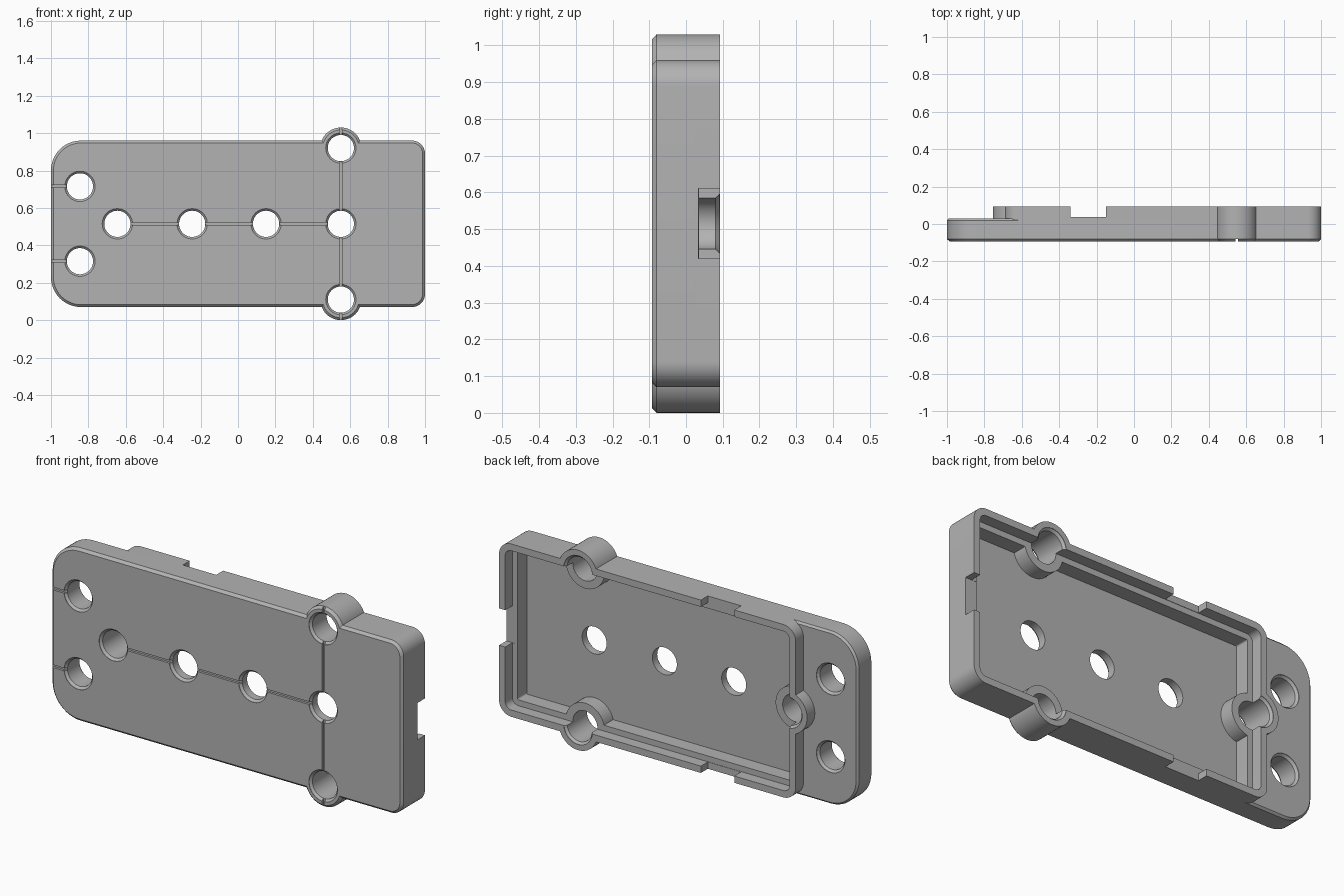
import bpy, bmesh, math

cube = bpy.data.objects.get("Cube")
if cube:
    bpy.data.objects.remove(cube, do_unlink=True)

MID = 0.515      # centre height
FRONT, BACK = -0.093, 0.093
LEDGE, FLOOR, TAB = 0.035, -0.04, 0.03
CH = 0.013       # chamfer size

grey = bpy.data.materials.new("plain grey")
grey.use_nodes = True
grey.diffuse_color = (0.45, 0.45, 0.45, 1)
grey.node_tree.nodes["Principled BSDF"].inputs["Base Color"].default_value = (0.45, 0.45, 0.45, 1)


def rounded(x0, x1, half, r_low, r_high, inset=0.0, steps=12):
    """Rounded rectangle in x and z, with one radius for each end."""
    x0, x1, half = x0 + inset, x1 - inset, half - inset
    pts = []
    for sx, sz, start in ((1, 1, 0), (-1, 1, 90), (-1, -1, 180), (1, -1, 270)):
        r = max((r_high if sx > 0 else r_low) - inset, 0.008)
        cx = x1 - r if sx > 0 else x0 + r
        for i in range(steps + 1):
            a = math.radians(start + 90 * i / steps)
            pts.append((cx + r * math.cos(a), MID + sz * (half - r) + r * math.sin(a)))
    return pts


def circle(x, z, r, n=48):
    return [(x + r * math.cos(math.tau * i / n), z + r * math.sin(math.tau * i / n)) for i in range(n)]


def loft(name, layers):
    """Closed solid through (outline, y) layers from front to back."""
    bm = bmesh.new()
    rings = [[bm.verts.new((x, y, z)) for x, z in outline] for outline, y in layers]
    for a, b in zip(rings, rings[1:]):
        for i in range(len(a)):
            j = (i + 1) % len(a)
            bm.faces.new((a[i], a[j], b[j], b[i]))
    bm.faces.new(rings[0])
    bm.faces.new(rings[-1])
    bmesh.ops.recalc_face_normals(bm, faces=bm.faces)
    mesh = bpy.data.meshes.new(name)
    bm.to_mesh(mesh)
    bm.free()
    mesh.materials.append(grey)
    obj = bpy.data.objects.new(name, mesh)
    bpy.context.collection.objects.link(obj)
    return obj


def block(x0, x1, y0, y1, z0, z1):
    outline = [(x0, z0), (x1, z0), (x1, z1), (x0, z1)]
    return loft("block_cutter", [(outline, y0), (outline, y1)])


def combine(target, other, operation):
    bpy.context.view_layer.objects.active = target
    mod = target.modifiers.new("combine", 'BOOLEAN')
    mod.operation, mod.solver, mod.object = operation, 'EXACT', other
    bpy.ops.object.modifier_apply(modifier=mod.name)
    bpy.data.objects.remove(other, do_unlink=True)


def cut(other):
    combine(case, other, 'DIFFERENCE')


def plate(inset):
    return rounded(-1, 1, 0.445, 0.16, 0.07, inset)


def box(inset):
    return rounded(-0.69, 1, 0.445, 0.07, 0.07, inset)


# Base plate with the thin mounting tab, then the raised box
case = loft("case_shell", [(plate(CH), FRONT), (plate(0), FRONT + CH),
                           (plate(0), TAB - 0.01), (plate(0.01), TAB)])
combine(case, loft("box", [(box(0), -0.06), (box(0), BACK)]), 'UNION')

# Hollow interior
cut(loft("cavity_cutter", [(box(0.065), FLOOR), (box(0.065), BACK + 0.05)]))

# Screw bosses, chamfered where they meet the front
bosses = [(0.55, MID + 0.405), (0.55, MID - 0.405), (-0.645, MID)]
for x, z in bosses:
    combine(case, loft("boss", [(circle(x, z, 0.11 - CH), FRONT), (circle(x, z, 0.11), FRONT + CH),
                                (circle(x, z, 0.11), BACK)]), 'UNION')

# Lid recess behind the thin rim
cut(loft("lid_recess_cutter", [(box(0.035), LEDGE), (box(0.035), BACK + 0.05)]))

# Rim notches in the long sides and the end
cut(block(-0.34, -0.15, LEDGE + 0.002, 0.2, -0.2, 1.2))
cut(block(0.9, 1.1, LEDGE - 0.001, 0.2, MID - 0.095, MID + 0.095))

# Front grooves joining the holes
def groove(x0, z0, x1, z1, w=0.007, depth=0.012):
    cut(block(x0 - w, x1 + w, FRONT - 0.05, FRONT + depth, z0 - w, z1 + w))


groove(0.55, -0.1, 0.55, 1.1)
groove(-0.645, MID, 0.55, MID)
for side in (-1, 1):
    groove(-1.1, MID + side * 0.2, -0.845, MID + side * 0.2)

# Countersunk through holes
tab_holes = [(-0.845, MID + 0.2), (-0.845, MID - 0.2)]
floor_holes = [(x, MID) for x in (-0.245, 0.15, 0.55)]
for group, rear in ((bosses, BACK), (tab_holes, TAB), (floor_holes, None)):
    for x, z in group:
        wide, narrow = circle(x, z, 0.081), circle(x, z, 0.07)
        layers = [(wide, FRONT - 0.02), (wide, FRONT + 0.002), (narrow, FRONT + CH)]
        if rear is None:
            layers.append((narrow, 0.2))
        else:
            layers += [(narrow, rear - CH), (wide, rear - 0.002), (wide, rear + 0.02)]
        cut(loft("hole_cutter", layers))

# Smooth the round walls, keep the edges crisp
bpy.ops.object.select_all(action='DESELECT')
case.select_set(True)
bpy.context.view_layer.objects.active = case
bpy.ops.object.shade_smooth_by_angle(angle=math.radians(30))
